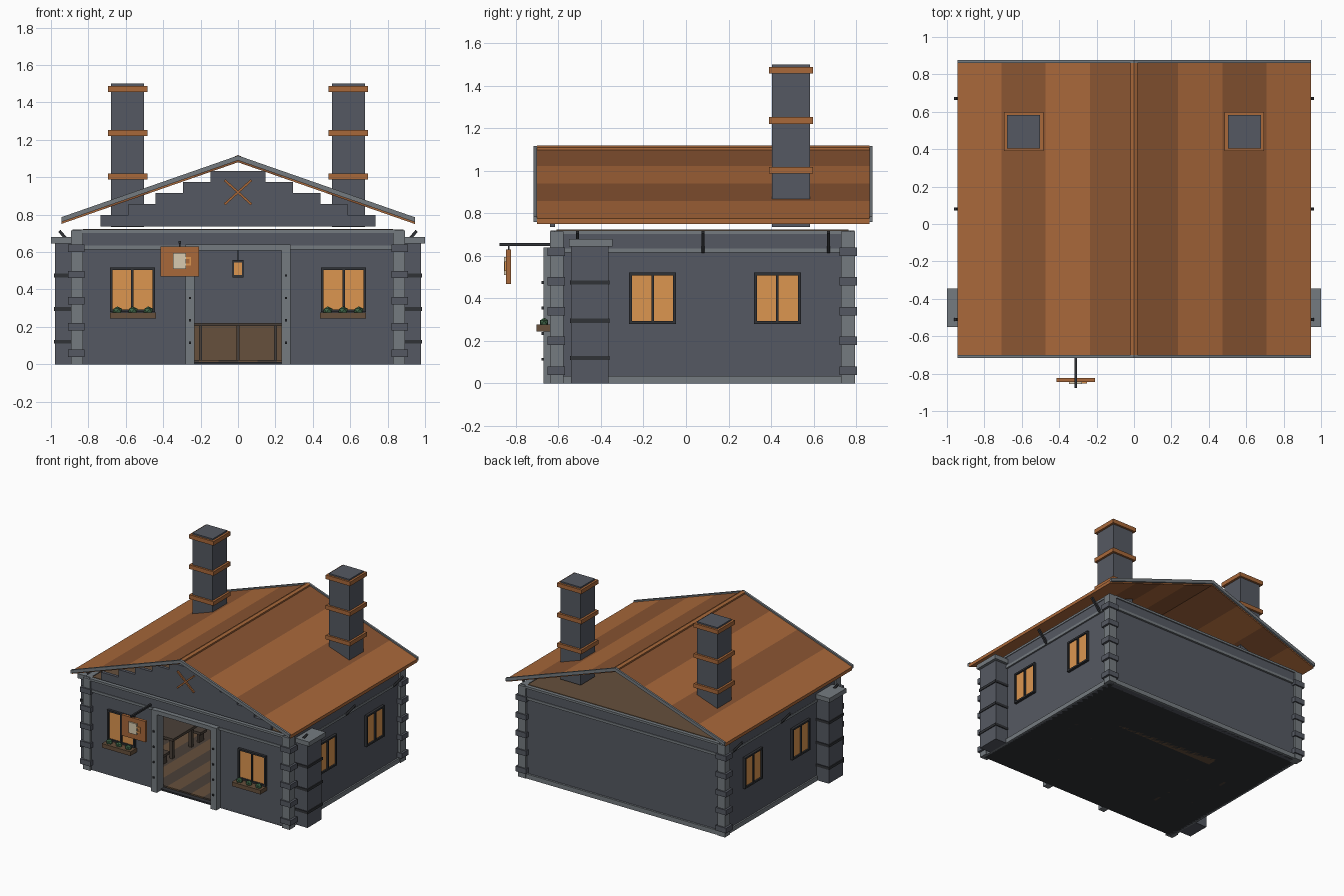
import bpy, bmesh, math
from mathutils import Matrix, Vector

if "Cube" in bpy.data.objects:
    bpy.data.objects.remove(bpy.data.objects["Cube"])


def mat(name, hexcol):
    m = bpy.data.materials.new(name)
    c = [int(hexcol[i:i + 2], 16) / 255 for i in (0, 2, 4)]
    m.diffuse_color = [((v + 0.055) / 1.055) ** 2.4 for v in c] + [1]
    m.use_nodes = True
    m.node_tree.nodes["Principled BSDF"].inputs["Base Color"].default_value = m.diffuse_color
    return m


STONE, TRIM = mat("stone", "555962"), mat("trim", "757b80")
IRON, GLOW = mat("iron", "303236"), mat("glow", "dc9650")
ROOF_A, ROOF_B = mat("roof_light", "a9683a"), mat("roof_dark", "8a5532")
COPPER, WOOD = mat("copper", "a8683a"), mat("wood", "66503c")
DARKWOOD, GREEN = mat("dark_wood", "4a4038"), mat("leaf", "3f6648")
CREAM = mat("cream", "d8cbb0")


def finish(name, bm, m):
    bmesh.ops.recalc_face_normals(bm, faces=bm.faces)
    me = bpy.data.meshes.new(name)
    bm.to_mesh(me)
    bm.free()
    me.materials.append(m)
    ob = bpy.data.objects.new(name, me)
    bpy.context.collection.objects.link(ob)
    return ob


def boxes(name, m, *specs):
    """Each spec is x0, x1, y0, y1, z0, z1."""
    bm = bmesh.new()
    for x0, x1, y0, y1, z0, z1 in specs:
        mx = Matrix.Translation(((x0 + x1) / 2, (y0 + y1) / 2, (z0 + z1) / 2))
        mx = mx @ Matrix.Diagonal((abs(x1 - x0), abs(y1 - y0), abs(z1 - z0), 1))
        bmesh.ops.create_cube(bm, size=1, matrix=mx)
    return finish(name, bm, m)


def both(specs):
    """Add a copy of every box mirrored in x."""
    return specs + [(-s[1], -s[0]) + tuple(s[2:]) for s in specs]


def prism(name, m, pts, y0, y1):
    """Extrude an xz outline along y."""
    bm = bmesh.new()
    f = bm.faces.new([bm.verts.new((x, y0, z)) for x, z in pts])
    g = bmesh.ops.extrude_face_region(bm, geom=[f])
    vs = [v for v in g["geom"] if isinstance(v, bmesh.types.BMVert)]
    bmesh.ops.translate(bm, verts=vs, vec=(0, y1 - y0, 0))
    return finish(name, bm, m)


def bars(name, m, segs, t):
    """Square bars between pairs of points."""
    bm = bmesh.new()
    for a, b in segs:
        a, b = Vector(a), Vector(b)
        d = b - a
        mx = Matrix.Translation((a + b) / 2) @ d.to_track_quat('Z', 'Y').to_matrix().to_4x4()
        bmesh.ops.create_cube(bm, size=1, matrix=mx @ Matrix.Diagonal((t, t, d.length, 1)))
    return finish(name, bm, m)


# walls with door opening, floor and ceiling
F, B, W = -0.62, 0.775, 0.87
boxes("side_walls", STONE, *both([(W - .04, W, F, B, 0, .71)]))
boxes("back_wall", STONE, (-W + .04, W - .04, B - .04, B, 0, .71))
boxes("front_wall", STONE, *both([(.24, W - .04, F, F + .04, 0, .71)]),
      (-.24, .24, F, F + .04, .61, .71))
boxes("floor_slab", IRON, (-W, W, F, B, 0, .012))
n = 16
for k, m in enumerate((WOOD, DARKWOOD)):
    w = 1.66 / n
    boxes("floor_planks", m, *[(-.83 + i * w, -.83 + (i + 1) * w, F + .04, B - .04, .012, .022)
                               for i in range(k, n, 2)])
boxes("ceiling", WOOD, (-.83, .83, F + .01, B - .01, .695, .724))

# wall plates and base course
boxes("wall_beams", STONE, (-.84, .84, F - .01, F, .63, .71), (-.84, .84, B, B + .01, .63, .71),
      *both([(W, W + .01, F, B, .63, .71)]))
boxes("beam_trim", TRIM, (-.84, .84, F - .015, F, .615, .635), (-.84, .84, B, B + .015, .615, .635),
      (-.84, .84, F - .018, F + .03, .703, .72), (-.84, .84, B - .03, B + .018, .703, .72),
      (-.84, .84, B, B + .015, 0, .035),
      *both([(W, W + .012, F, B, .615, .635), (W - .03, W + .015, F, B, .703, .72),
             (W, W + .012, F, B, 0, .035)]))

# corner posts with quoin wraps
boxes("corner_posts", TRIM, *both([(.83, .893, y, y + .065, 0, .715) for y in (-.64, .73)]))
boxes("corner_quoins", STONE, *both([(.82, .91, y, y + .083, z - .02, z + .02)
      for y in (-.651, .722) for z in (.06, .2, .34, .48, .62)]))

# side buttresses
boxes("buttress", STONE, *both([(W, .978, -.54, -.365, 0, .645)]))
boxes("buttress_cap", TRIM, *both([(W, 1, -.55, -.345, .645, .68)]))
boxes("buttress_band", IRON, *both([(W, .984, -.546, -.359, z - .01, z + .01)
      for z in (.12, .295, .475)]))

# door frame with studs
boxes("door_frame", TRIM, *both([(.232, .282, -.67, F + .03, 0, .64)]),
      (-.232, .232, -.665, F + .03, .608, .64))
boxes("door_studs", IRON, *both([(.251, .263, -.68, -.67, z - .006, z + .006)
      for z in (.115, .235, .355, .475)]))


# windows: glowing panes in dark frames
def window_parts(c, w, z0, z1, t=.013):
    h = w / 2
    return [(c - h, c - h + t, z0, z1), (c + h - t, c + h, z0, z1), (c - .006, c + .006, z0, z1),
            (c - h, c + h, z0, z0 + t), (c - h, c + h, z1 - t, z1)]


boxes("front_window_panes", GLOW, *both([(.455, .675, F - .008, F, .29, .505)]))
boxes("front_window_frames", IRON, *both([(a, b, F - .02, F, c, d)
      for a, b, c, d in window_parts(.565, .24, .28, .517)]))
sides = [p for c in (-.157, .43) for p in window_parts(c, .22, .28, .522)]
boxes("side_window_panes", GLOW, *both([(W, W + .008, c - .1, c + .1, .29, .51) for c in (-.157, .43)]))
boxes("side_window_frames", IRON, *both([(W, W + .02, a, b, c, d) for a, b, c, d in sides]))

# planters with leafy bushes
boxes("planters", WOOD, *both([(.438, .685, -.702, F, .245, .277)]))
bm = bmesh.new()
for s in (-1, 1):
    for x in (.48, .562, .645):
        mx = Matrix.Translation((s * x, -.667, .287)) @ Matrix.Diagonal((1, .8, .8, 1))
        bmesh.ops.create_icosphere(bm, subdivisions=1, radius=.028, matrix=mx)
finish("planter_bushes", bm, GREEN)

# roof of alternating sheets on each slope
S, E = .349, .945


def slope(x, top):
    return top - S * abs(x)


w = E / 4
for s in (-1, 1):
    for i in range(4):
        a, b = s * i * w, s * (i + 1) * w
        prism("roof_sheet", (ROOF_B, ROOF_A)[i % 2],
              [(a, slope(a, 1.105)), (b, slope(b, 1.105)), (b, slope(b, 1.08)), (a, slope(a, 1.08))],
              -.7, .862)
for y0, y1 in ((-.717, -.7), (.862, .877)):
    prism("roof_fascia", TRIM, [(-E, slope(E, 1.116)), (0, 1.116), (E, slope(E, 1.116)),
          (E, slope(E, 1.09)), (0, 1.09), (-E, slope(E, 1.09))], y0, y1)
prism("ridge_cap", COPPER, [(-.02, 1.095), (-.02, 1.11), (0, 1.119), (.02, 1.11), (.02, 1.095)], -.7, .862)

# eave brackets
bars("eave_brackets", IRON, [((s * .875, y, .62), (s * .955, y, .713))
     for s in (-1, 1) for y in (-.51, .08, .67)], .016)

# stepped front gable with crossed bars
boxes("stepped_gable", STONE, *[(-h, h, -.64, -.615, z, z1) for h, z, z1 in
      ((.735, .737, .797), (.585, .797, .857), (.44, .857, .917), (.293, .917, .975), (.147, .975, 1.033))])
bars("gable_cross", COPPER, [((-.072, -.645, .855), (.072, -.645, .985)),
                             ((-.072, -.645, .985), (.072, -.645, .855))], .012)

# chimneys with copper bands
boxes("chimneys", STONE, *both([(.502, .678, .405, .582, .735, 1.5)]))
boxes("chimney_bands", COPPER, *both([(.485, .695, .39, .598, z - .016, z + .016)
      for z in (1.003, 1.237, 1.473)]))

# hanging sign with mug emblem
boxes("sign_bracket", IRON, (-.318, -.304, -.877, F, .646, .66), (-.315, -.307, -.837, -.829, .625, .65))
boxes("sign_board", COPPER, (-.415, -.208, -.846, -.823, .468, .63))
boxes("sign_mug", CREAM, (-.347, -.278, -.856, -.846, .51, .595))
boxes("sign_mug_handle", GLOW, (-.278, -.25, -.853, -.846, .562, .573),
      (-.278, -.25, -.853, -.846, .528, .539), (-.26, -.25, -.853, -.846, .539, .562))

# hanging lantern
boxes("lantern_glow", GLOW, (-.022, .022, -.002, .042, .475, .545))
boxes("lantern_frame", IRON, (-.03, .03, -.01, .05, .545, .557), (-.03, .03, -.01, .05, .465, .477),
      (-.003, .003, .017, .023, .557, .695),
      *both([(.021, .03, y, y + .009, .477, .545) for y in (-.01, .041)]))

# bar counter, tables and stools inside
boxes("bar_counter", WOOD, (-.42, .42, .33, .45, 0, .205))
boxes("bar_top", DARKWOOD, (-.44, .44, .3, .47, .205, .222),
      *[(x - .008, x + .008, .32, .33, .02, .205) for x in (-.4, -.2, 0, .2, .4)])
boxes("tables", DARKWOOD, *both([(.42, .7, -.2, .1, .17, .19)] +
      [(x, x + .025, y, y + .025, 0, .17) for x in (.44, .655) for y in (-.18, .055)]))
boxes("benches", DARKWOOD, *both([(.42, .7, y, y + .08, .09, .11) for y in (-.32, .14)] +
      [(x, x + .02, y, y + .06, 0, .09) for x in (.44, .66) for y in (-.31, .15)]))
